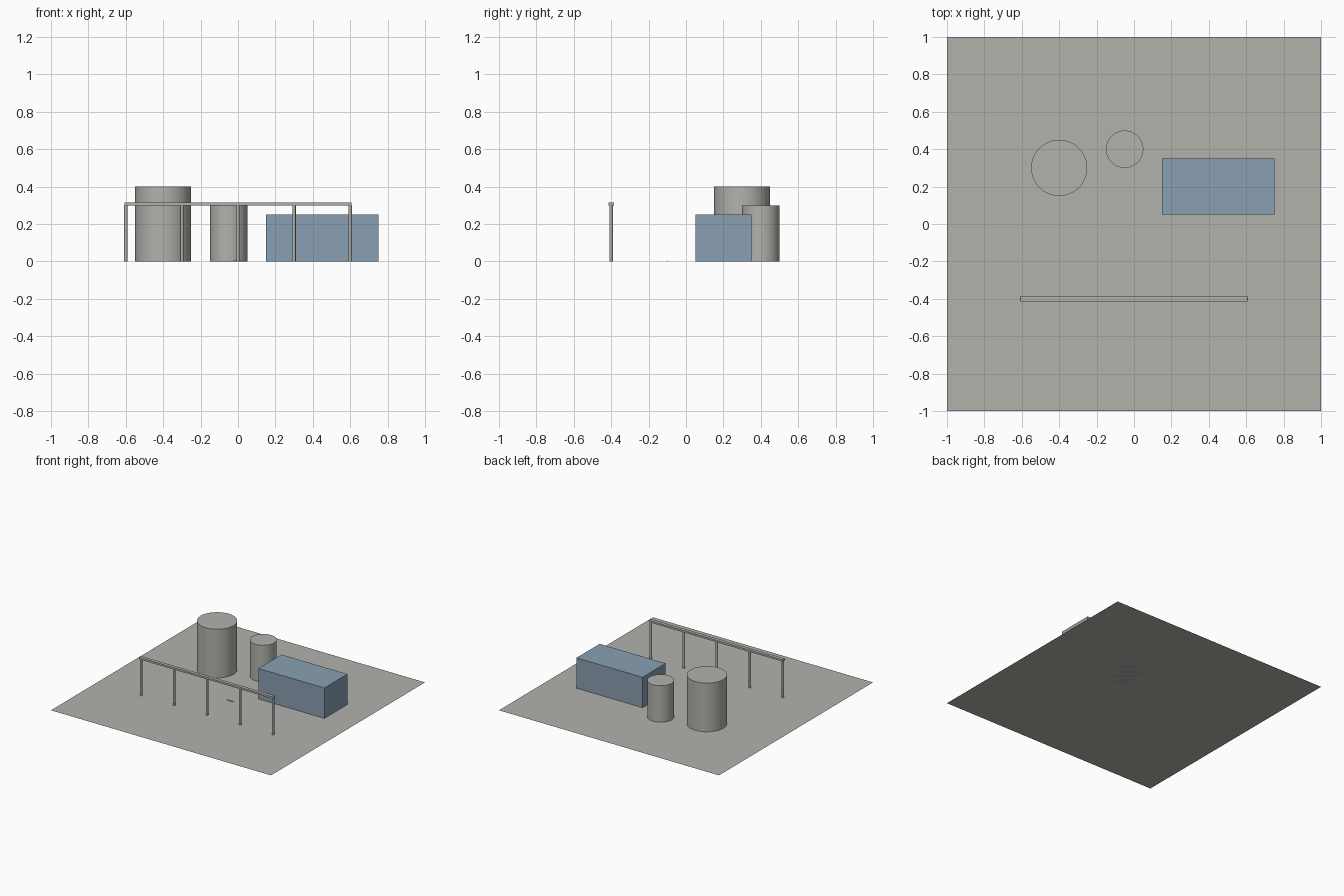
import bpy

if "Cube" in bpy.data.objects:
    bpy.data.objects.remove(bpy.data.objects["Cube"])


def material(name, rgb):
    m = bpy.data.materials.new(name)
    m.diffuse_color = (*rgb, 1.0)
    m.use_nodes = True
    m.node_tree.nodes["Principled BSDF"].inputs["Base Color"].default_value = m.diffuse_color
    return m


GREY = material("concrete_grey", (0.445, 0.445, 0.413))
BLUE = material("building_blue", (0.254, 0.347, 0.445))


def finish(name, mat):
    ob = bpy.context.object
    ob.name = name
    ob.data.materials.append(mat)
    return ob


def box(name, lo, hi, mat):
    centre = [(a + b) / 2 for a, b in zip(lo, hi)]
    bpy.ops.mesh.primitive_cube_add(size=1, location=centre)
    ob = finish(name, mat)
    ob.scale = [b - a for a, b in zip(lo, hi)]
    bpy.ops.object.transform_apply(location=False, rotation=False, scale=True)
    return ob


def cylinder(name, x, y, radius, height, mat, sides):
    bpy.ops.mesh.primitive_cylinder_add(
        vertices=sides, radius=radius, depth=height, location=(x, y, height / 2))
    ob = finish(name, mat)
    bpy.ops.object.shade_smooth_by_angle()
    return ob


# Site slab: a single flat sheet
bpy.ops.mesh.primitive_plane_add(size=2, location=(0, 0, 0))
finish("site_ground", GREY)

# Storage tanks
cylinder("large_tank", -0.4, 0.3, 0.15, 0.4, GREY, 64)
cylinder("small_tank", -0.05, 0.4, 0.10, 0.3, GREY, 64)

# Plant building
box("building", (0.15, 0.05, 0), (0.75, 0.35, 0.25), BLUE)

# Pipe rack: five posts and a beam
for i in range(5):
    cylinder(f"rack_post_{i + 1}", -0.6 + 0.3 * i, -0.4, 0.009, 0.3, GREY, 16)
box("rack_beam", (-0.608, -0.414, 0.3), (0.608, -0.386, 0.315), GREY)

# Tiny kerb strip in the yard
box("yard_strip", (-0.027, -0.101, 0), (0.027, -0.099, 0.004), GREY)
